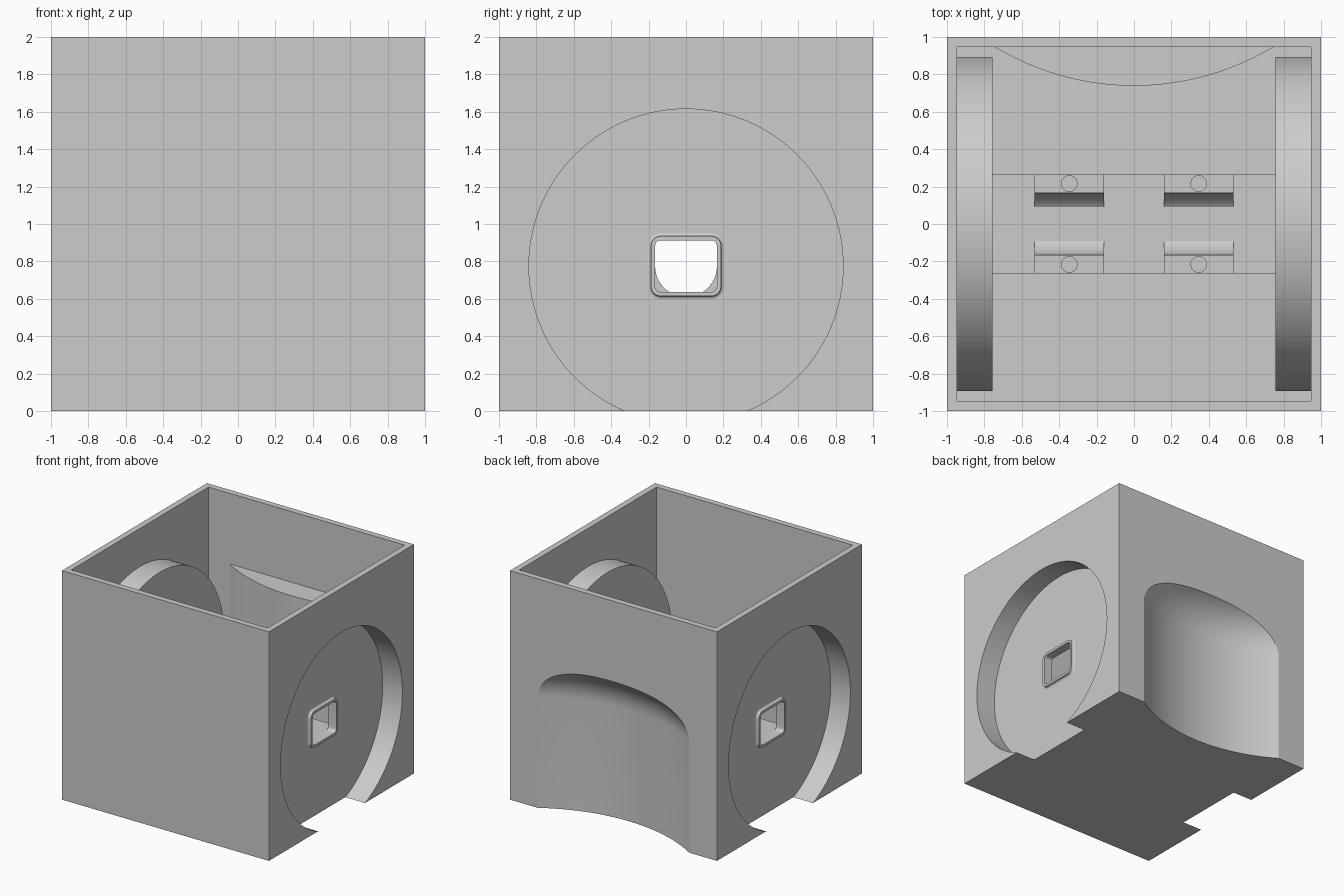
import bpy, bmesh, math
from mathutils import Matrix, Vector

cube = bpy.data.objects.get("Cube")
if cube:
    bpy.data.objects.remove(cube, do_unlink=True)

WALL = 0.053
AXLE_Z = 0.775          # wheel axle height
WELL_R = 0.84           # wheel recess radius
WELL_X = 0.81           # floor of the wheel recess
ARCH_Y, ARCH_R = 2.182, 1.39
ARCH_TOP, ARCH_FILLET = 1.33, 0.36
BEAM_TOP = 0.637

grey = bpy.data.materials.new("plain_grey")
grey.use_nodes = True
grey.diffuse_color = (0.604, 0.604, 0.604, 1)
grey.node_tree.nodes["Principled BSDF"].inputs["Base Color"].default_value = grey.diffuse_color


def finish(name, bm):
    bmesh.ops.recalc_face_normals(bm, faces=bm.faces)
    mesh = bpy.data.meshes.new(name)
    bm.to_mesh(mesh)
    bm.free()
    mesh.materials.append(grey)
    obj = bpy.data.objects.new(name, mesh)
    bpy.context.collection.objects.link(obj)
    return obj


def box(name, low, high):
    low, high = Vector(low), Vector(high)
    bm = bmesh.new()
    bmesh.ops.create_cube(bm, size=1)
    bmesh.ops.scale(bm, vec=high - low, verts=bm.verts)
    bmesh.ops.translate(bm, vec=(low + high) / 2, verts=bm.verts)
    return finish(name, bm)


def cylinder(name, radius, start, end, segments=128):
    start, end = Vector(start), Vector(end)
    axis = end - start
    turn = axis.to_track_quat('Z', 'Y').to_matrix().to_4x4()
    bm = bmesh.new()
    bmesh.ops.create_cone(bm, cap_ends=True, segments=segments, radius1=radius,
                          radius2=radius, depth=axis.length,
                          matrix=Matrix.Translation((start + end) / 2) @ turn)
    return finish(name, bm)


def loft(name, rings, closed=False):
    """Skin a list of equal point rings, capped or joined end to end."""
    bm = bmesh.new()
    loops = [[bm.verts.new(p) for p in ring] for ring in rings]
    pairs = list(zip(loops, loops[1:]))
    if closed:
        pairs.append((loops[-1], loops[0]))
    else:
        bm.faces.new(loops[0])
        bm.faces.new(loops[-1])
    for a, b in pairs:
        for i in range(len(a)):
            j = (i + 1) % len(a)
            bm.faces.new((a[i], a[j], b[j], b[i]))
    return finish(name, bm)


def rounded_rect(x, grow):
    """Rounded window outline in the plane at x, enlarged by grow."""
    radius, points = 0.03 + grow, []
    for k, (sy, sz) in enumerate(((1, 1), (-1, 1), (-1, -1), (1, -1))):
        for i in range(9):
            a = math.radians(90 * k + 90 * i / 8)
            points.append((x, sy * 0.135 + radius * math.cos(a),
                           AXLE_Z + sz * 0.108 + radius * math.sin(a)))
    return points


def cut(target, cutter):
    mod = target.modifiers.new("cut", 'BOOLEAN')
    mod.operation = 'DIFFERENCE'
    mod.solver = 'EXACT'
    mod.object = cutter
    bpy.context.view_layer.objects.active = target
    bpy.ops.object.modifier_apply(modifier=mod.name)
    bpy.data.objects.remove(cutter, do_unlink=True)


# Cavity of the open box, leaving room for wheel housings and rear bulge
cavity = box("cavity", (WALL - 1, WALL - 1, WALL), (1 - WALL, 1 - WALL, 2.2))
for s in (-1, 1):
    cut(cavity, cylinder("housing", WELL_R + WALL, (s * (WELL_X - WALL), 0, AXLE_Z),
                         (s * 1.2, 0, AXLE_Z)))
cut(cavity, cylinder("bulge", ARCH_R + WALL, (0, ARCH_Y, -0.2),
                     (0, ARCH_Y, ARCH_TOP + WALL), 256))

# Box shell with the wheel recesses and side windows
shell = box("box_shell", (-1, -1, 0), (1, 1, 2))
cut(shell, cavity)
for s in (-1, 1):
    cut(shell, cylinder("recess", WELL_R, (s * WELL_X, 0, AXLE_Z), (s * 1.2, 0, AXLE_Z)))
    cut(shell, loft("window", [rounded_rect(s * 0.7, 0), rounded_rect(s * 0.9, 0)]))

# Rear arch recess: round column with a filleted top edge
profile = [(ARCH_R, -0.2)]
for i in range(17):
    a = math.pi / 2 * i / 16
    profile.append((ARCH_R - ARCH_FILLET * (1 - math.cos(a)),
                    ARCH_TOP - ARCH_FILLET * (1 - math.sin(a))))
rings = [[(r * math.cos(t), ARCH_Y + r * math.sin(t), z)
          for t in (math.tau * i / 256 for i in range(256))] for r, z in profile]
cut(shell, loft("arch", rings))
parts = [shell]

# Raised window frames with a small fillet at the base
for s, side in ((1, "left"), (-1, "right")):
    frame = [(0, 0), (0.025, 0), (0.025, 0.022), (0.018, 0.022)]
    for i in range(1, 7):
        a = math.pi / 2 * i / 6
        frame.append((0.018 * (1 - math.sin(a)), 0.022 + 0.018 * (1 - math.cos(a))))
    parts.append(loft("window_frame_" + side,
                      [rounded_rect(s * (WELL_X + d), g) for d, g in frame], closed=True))

# Cross beam between the wheel housings
beam_x = WELL_X - WALL
parts.append(box("cross_beam", (-beam_x, -0.265, WALL), (beam_x, 0.265, BEAM_TOP)))

# Saddle blocks with a round cradle and screw holes
for s, side in ((1, "left"), (-1, "right")):
    xs = sorted((s * 0.16, s * 0.533))
    block = box("saddle_block_" + side, (xs[0], -0.265, BEAM_TOP), (xs[1], 0.265, AXLE_Z))
    cut(block, cylinder("cradle", 0.165, (-1, 0, AXLE_Z), (1, 0, AXLE_Z), 96))
    for y in (-0.216, 0.216):
        cut(block, cylinder("screw_hole", 0.042, (s * 0.346, y, 0.5), (s * 0.346, y, 1), 32))
    parts.append(block)

# Smooth the curved walls, keep the edges crisp
bpy.ops.object.select_all(action='DESELECT')
for part in parts:
    part.select_set(True)
bpy.context.view_layer.objects.active = shell
bpy.ops.object.shade_smooth_by_angle(angle=math.radians(30))
